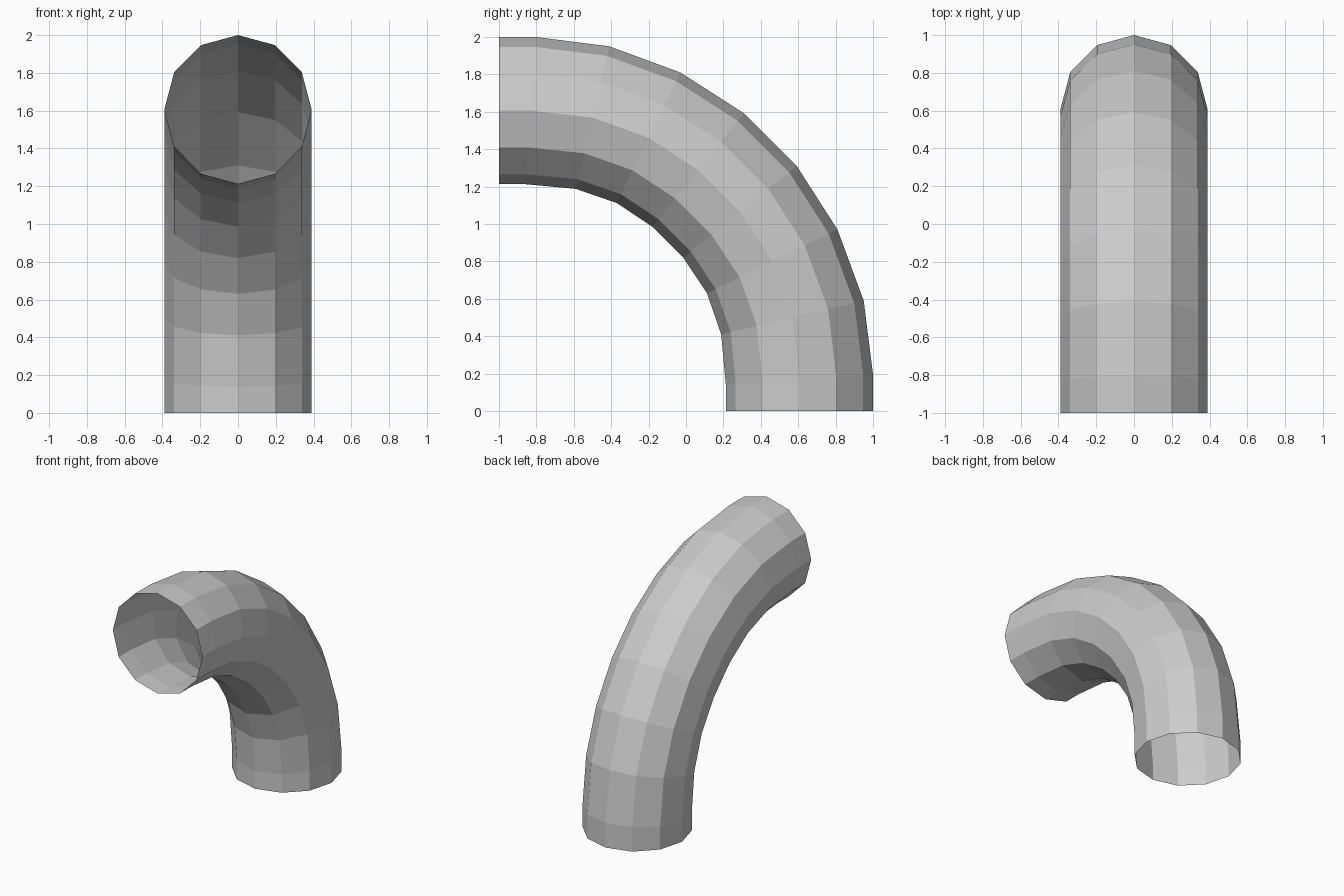
import bpy, bmesh, math
from mathutils import Vector

if "Cube" in bpy.data.objects:
    bpy.data.objects.remove(bpy.data.objects["Cube"])

SIDES = 12
RADIUS = 0.39

# Half of the outer and inner bend rails as (y, z), from the front mouth to mid-bend
outer_half = [(-1, 2.0), (-0.805, 2.0), (-0.41, 1.95), (-0.03, 1.81), (0.31, 1.592)]
inner_half = [(-1, 1.213), (-0.86, 1.213), (-0.59, 1.188), (-0.37, 1.112), (-0.18, 0.985)]


def full_rail(half):
    # the bend is symmetric about its diagonal
    return half + [(z - 1, y + 1) for y, z in reversed(half)]


# Open elbow pipe: one ring of vertices per station, bridged with quads
bm = bmesh.new()
rings = []
for (yo, zo), (yi, zi) in zip(full_rail(outer_half), full_rail(inner_half)):
    outer, inner = Vector((0, yo, zo)), Vector((0, yi, zi))
    mid, arm = (outer + inner) / 2, (outer - inner) / 2
    ring = []
    for k in range(SIDES):
        a = 2 * math.pi * k / SIDES
        ring.append(bm.verts.new(mid + arm * math.cos(a) + Vector((RADIUS * math.sin(a), 0, 0))))
    rings.append(ring)

for r0, r1 in zip(rings, rings[1:]):
    for k in range(SIDES):
        n = (k + 1) % SIDES
        bm.faces.new((r0[k], r1[k], r1[n], r0[n]))

# Make the faces point away from the pipe's centre line (first face is on top)
bm.normal_update()
bm.faces.ensure_lookup_table()
if bm.faces[0].normal.z < 0:
    bmesh.ops.reverse_faces(bm, faces=bm.faces[:])

mesh = bpy.data.meshes.new("elbow_pipe")
bm.to_mesh(mesh)
bm.free()
bpy.context.collection.objects.link(bpy.data.objects.new("elbow_pipe", mesh))
